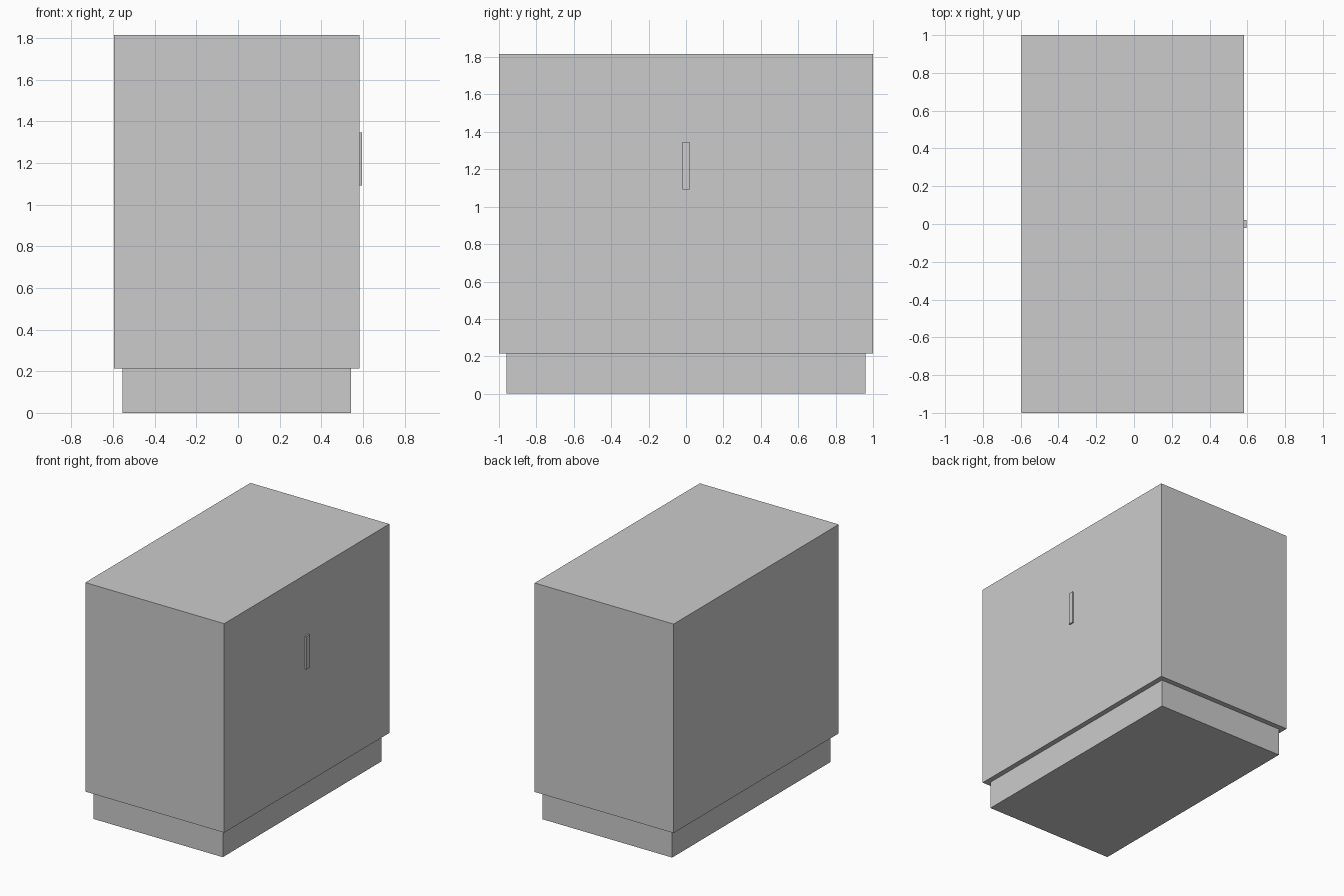
import bpy

if "Cube" in bpy.data.objects:
    bpy.data.objects.remove(bpy.data.objects["Cube"])


def box(name, lo, hi):
    """Axis-aligned box between two corners."""
    centre = [(a + b) / 2 for a, b in zip(lo, hi)]
    bpy.ops.mesh.primitive_cube_add(size=1, location=centre)
    obj = bpy.context.object
    obj.name = name
    obj.scale = [b - a for a, b in zip(lo, hi)]
    bpy.ops.object.transform_apply(location=False, rotation=False, scale=True)
    return obj


# Recessed plinth
box("plinth", (-0.555, -0.96, 0), (0.543, 0.96, 0.214))

# Cabinet body
box("cabinet_body", (-0.595, -1, 0.214), (0.583, 1, 1.816))

# Thin vertical handle on the right side
box("handle", (0.583, -0.02, 1.093), (0.595, 0.02, 1.346))
